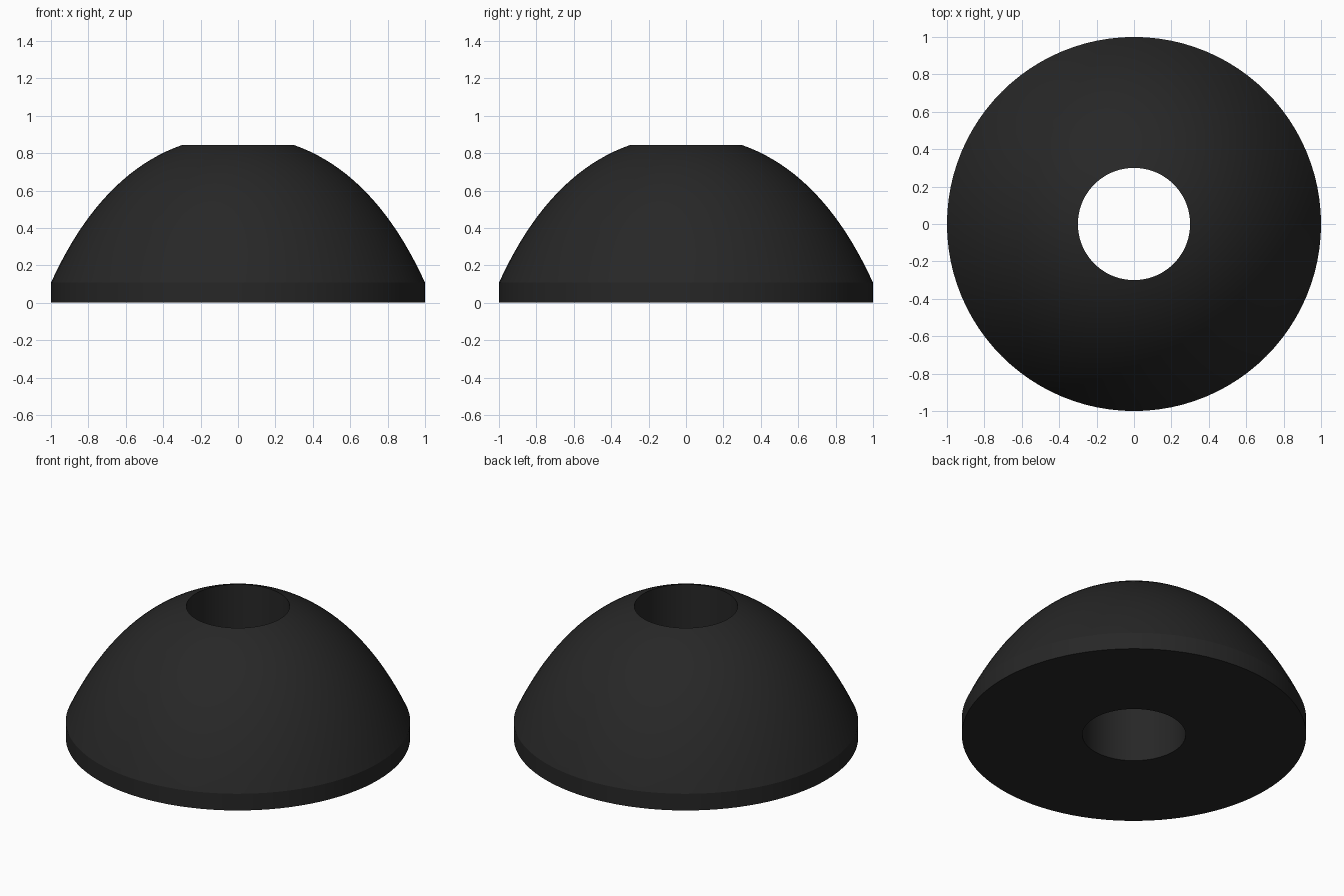
import bpy, bmesh, math

if "Cube" in bpy.data.objects:
    bpy.data.objects.remove(bpy.data.objects["Cube"])

SIDES = 96
STEPS = 20

# Half profile: base, short rim wall, domed shoulder (quadratic curve), bore
rim, ctrl, top = (1.0, 0.107), (0.735, 0.69), (0.3, 0.843)
profile = [(0.3, 0.0), (1.0, 0.0)]
for i in range(STEPS + 1):
    t = i / STEPS
    profile.append(tuple((1 - t) ** 2 * a + 2 * t * (1 - t) * b + t * t * c
                         for a, b, c in zip(rim, ctrl, top)))

# Revolve the closed profile around z
bm = bmesh.new()
rings = []
for s in range(SIDES):
    a = 2 * math.pi * s / SIDES
    rings.append([bm.verts.new((r * math.cos(a), r * math.sin(a), z)) for r, z in profile])
n = len(profile)
for s in range(SIDES):
    p, q = rings[s], rings[(s + 1) % SIDES]
    for i in range(n):
        j = (i + 1) % n
        bm.faces.new((p[i], q[i], q[j], p[j]))
bmesh.ops.recalc_face_normals(bm, faces=bm.faces)
mesh = bpy.data.meshes.new("domed_foot")
bm.to_mesh(mesh)
bm.free()
foot = bpy.data.objects.new("domed_foot", mesh)
bpy.context.collection.objects.link(foot)

# Smooth dome with crisp rims
bpy.context.view_layer.objects.active = foot
foot.select_set(True)
bpy.ops.object.shade_smooth_by_angle(angle=math.radians(20))

# Black rubber
mat = bpy.data.materials.new("black_rubber")
mat.diffuse_color = (0.02, 0.02, 0.02, 1)
mat.use_nodes = True
mat.node_tree.nodes["Principled BSDF"].inputs["Base Color"].default_value = mat.diffuse_color
mesh.materials.append(mat)
